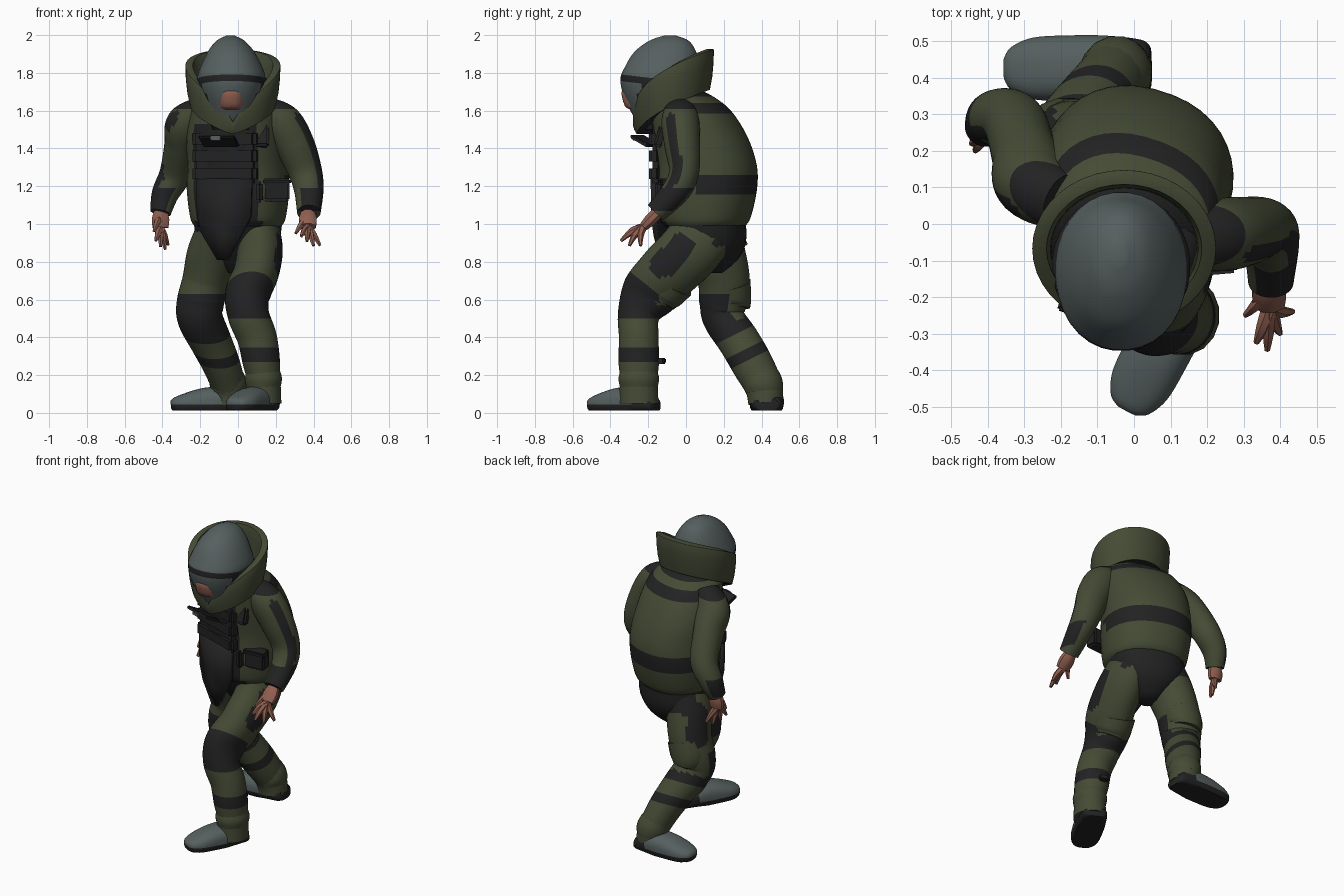
import bpy, bmesh, math
from mathutils import Vector

if "Cube" in bpy.data.objects:
    bpy.data.objects.remove(bpy.data.objects["Cube"])

# Colours
def material(name, rgb):
    m = bpy.data.materials.new(name)
    m.use_nodes = True
    m.diffuse_color = (*rgb, 1)
    m.node_tree.nodes["Principled BSDF"].inputs["Base Color"].default_value = (*rgb, 1)
    return m

MATS = [material("olive_cloth", (0.060, 0.070, 0.036)),
        material("black_fabric", (0.016, 0.016, 0.017)),
        material("grey_shell", (0.092, 0.115, 0.115)),
        material("skin", (0.28, 0.115, 0.08))]
OLIVE, BLACK, GREY, SKIN = range(4)
FACING = Vector((-0.31, -0.95, 0)).normalized()   # the torso is turned a little
SIDE = Vector((-FACING.y, FACING.x, 0))
UP = Vector((0, 0, 1))
parts = []

def above(c, plane):
    """Height of a point over a plane given as z, slope along y, y origin."""
    return c.z - plane[0] - plane[1] * (c.y - plane[2])

def finish(name, bm, paint=OLIVE, cuts=()):
    """Cut along colour borders, colour faces by a rule, make the object."""
    for z, slope, y in cuts:
        bmesh.ops.bisect_plane(bm, geom=bm.verts[:] + bm.edges[:] + bm.faces[:],
                               plane_co=(0, y, z), plane_no=(0, -slope, 1))
    bmesh.ops.recalc_face_normals(bm, faces=bm.faces)
    for f in bm.faces:
        f.material_index = paint(f.calc_center_median(), f.normal) if callable(paint) else paint
        f.smooth = True
    me = bpy.data.meshes.new(name)
    bm.to_mesh(me)
    bm.free()
    for m in MATS:
        me.materials.append(m)
    ob = bpy.data.objects.new(name, me)
    bpy.context.collection.objects.link(ob)
    parts.append(ob)
    return ob

def smooth_rows(rows, sub):
    """Catmull-Rom through rows of x, y, z, half width, half depth."""
    out = []
    for i in range(len(rows) - 1):
        a, b, c, d = (rows[max(0, min(len(rows) - 1, k))] for k in range(i - 1, i + 3))
        for s in range(sub):
            t = s / sub
            out.append([0.5 * (2 * q + (r - p) * t + (2 * p - 5 * q + 4 * r - w) * t * t
                               + (3 * q - p - 3 * r + w) * t ** 3)
                        for p, q, r, w in zip(a, b, c, d)])
    return out + [list(rows[-1])]

def loft(name, rows, paint, front=Vector((0, -1, 0)), sides=16, sub=3, flat=False, power=1.0, cuts=()):
    rows = smooth_rows(rows, sub)
    bm, rings = bmesh.new(), []
    pts = [Vector(r[:3]) for r in rows]
    for i, r in enumerate(rows):
        t = UP if flat else (pts[min(i + 1, len(pts) - 1)] - pts[max(i - 1, 0)]).normalized()
        u = t.cross(front).normalized()
        v = u.cross(t)
        ring = []
        for k in range(sides):
            a = math.tau * (k + 0.5) / sides
            x, y = (math.copysign(abs(q) ** power, q) for q in (math.cos(a), math.sin(a)))
            p = pts[i] + u * x * r[3] + v * y * r[4]
            p.z = max(p.z, 0.012)
            ring.append(bm.verts.new(p))
        rings.append(ring)
    for a, b in zip(rings, rings[1:]):
        for k in range(sides):
            j = (k + 1) % sides
            bm.faces.new((a[k], a[j], b[j], b[k]))
    bm.faces.new(rings[0])
    bm.faces.new(rings[-1])
    return finish(name, bm, paint, cuts)

def box(name, centre, size, paint=BLACK, tilt=0.0, turn=0.0, bevel=0.012):
    bm = bmesh.new()
    bmesh.ops.create_cube(bm, size=1)
    bmesh.ops.scale(bm, vec=size, verts=bm.verts)
    bmesh.ops.bevel(bm, geom=bm.edges[:], offset=bevel, segments=2, affect='EDGES')
    ob = finish(name, bm, paint)
    ob.location = centre
    ob.rotation_euler = (tilt, 0, math.atan2(SIDE.y, SIDE.x) + turn)
    return ob

# Jacket with a lower back band and shoulder yoke
def jacket_paint(c, n):
    back = -n.dot(FACING)
    if 1.155 < c.z < 1.26 and back > 0 or 1.585 < c.z < 1.64 and back > -0.3 or c.z > 1.675:
        return BLACK
    local = (c - Vector((0, 0.1, 0))).dot(SIDE)
    return BLACK if back < -0.4 and abs(local) < 0.18 and c.z < 1.53 else OLIVE

loft("jacket", [(0, 0.1, 0.985, .225, .2), (0, 0.1, 1.03, .25, .235), (0, 0.11, 1.18, .268, .26),
                (0, 0.11, 1.31, .265, .26), (-0.01, 0.075, 1.46, .262, .245),
                (-0.01, 0.025, 1.6, .24, .205), (-0.02, -0.04, 1.68, .19, .17),
                (-0.02, -0.06, 1.71, .13, .12)], jacket_paint, front=FACING, sides=40, sub=6,
     flat=True, power=0.9, cuts=[(z, 0, 0) for z in (1.155, 1.26, 1.53, 1.585, 1.64, 1.675)])
loft("trouser_seat", [(0, 0.13, .74, .05, .06), (0, 0.14, .81, .14, .13), (0, 0.13, .9, .215, .18),
                      (0, 0.1, 1.02, .235, .21)],
     BLACK, front=FACING, sides=24, flat=True, power=0.9)

# Chest armour rows, standing lip, buckle and waist kit
def chest(depth, z, side=0.0):
    p = Vector((0, 0.09, 0)) + FACING * depth + SIDE * side
    return (p.x, p.y, z)

for i, z in enumerate((1.265, 1.36, 1.45)):
    box("chest_plate_%d" % (i + 1), chest(0.215, z), (0.355, 0.07, 0.096), bevel=0.02)
box("chest_lip", chest(0.325, 1.44), (0.2, 0.11, 0.02), tilt=-0.5, bevel=0.006)
box("chest_buckle", chest(0.38, 1.455), (0.06, 0.012, 0.025), GREY, bevel=0.004)
box("hip_pouch", (0.2, -0.09, 1.18), (0.14, 0.08, 0.12), turn=0.4)
box("pouch_flap", (0.205, -0.11, 1.225), (0.15, 0.06, 0.03), turn=0.4, bevel=0.008)
box("hip_radio", (0.11, -0.135, 1.17), (0.04, 0.05, 0.11), turn=0.2)
box("left_strap", (0.125, -0.13, 1.47), (0.08, 0.05, 0.13), tilt=-0.3, turn=0.3)
box("shin_buckle", (0.13, -0.13, 0.275), (0.05, 0.04, 0.03), bevel=0.006)

# Groin flap: a tapered apron
bm = bmesh.new()
outline = [(-.155, 1.24), (.155, 1.24), (.15, 1.04), (.1, .94), (.02, .81), (-.04, .81),
           (-.12, .94), (-.15, 1.04)]
flap = [bm.verts.new(chest(0.255 - 0.1 * max(0, 1.0 - z) - 0.6 * s * s, z, s)) for s, z in outline]
mid = [bm.verts.new(chest(0.265 - 0.1 * max(0, 1.0 - z), z)) for z in (1.24, 1.04, 0.94)]
a, b, c, d, e, f, g, h = flap
for face in ((a, mid[0], mid[1], h), (mid[0], b, c, mid[1]), (h, mid[1], mid[2], g),
             (mid[1], c, d, mid[2]), (g, mid[2], f), (mid[2], d, e), (mid[2], e, f)):
    bm.faces.new(face)
apron = finish("groin_flap", bm, BLACK)
apron.modifiers.new("thickness", 'SOLIDIFY').thickness = 0.03

# Collar: high at the back, scooped at the front, with a dark floor
bm = bmesh.new()
N, rings = 40, []
for h, radius in ((0, 0.3), (0, 0.9), (0.33, 0.96), (0.67, 0.99), (1, 1.0)):
    ring = []
    for k in range(N):
        ang = math.tau * k / N
        t = (1 + math.cos(ang)) / 2
        low, high = 1.475 + 0.235 * t ** 0.6, 1.54 + 0.385 * t ** 0.36
        ring.append(bm.verts.new((-0.027 + 0.252 * radius * math.sin(ang),
                                  -0.067 + 0.215 * radius * math.cos(ang), low + (high - low) * h)))
    rings.append(ring)
for a, b in zip(rings, rings[1:]):
    for k in range(N):
        bm.faces.new((a[k], a[(k + 1) % N], b[(k + 1) % N], b[k]))
collar = finish("collar", bm, lambda c, n: BLACK if math.hypot(c.x + .027, c.y + .067) < .17 else OLIVE)
solid = collar.modifiers.new("thickness", 'SOLIDIFY')
solid.thickness, solid.offset = 0.04, -1
bev = collar.modifiers.new("soft_rim", 'BEVEL')
bev.width, bev.segments = 0.009, 2

# Helmet with brow band, flared rim, visor and visible face
BROW = ((1.755, -0.12, -0.33), (1.79, -0.12, -0.33))
def helmet_paint(c, n):
    if above(c, BROW[0]) > 0:
        return BLACK if above(c, BROW[1]) < 0 else GREY
    return BLACK if n.y > -0.45 or c.z < 1.54 else GREY

loft("helmet", [(-.035, -.13, 1.5, .1, .11), (-.035, -.13, 1.6, .135, .165), (-.035, -.13, 1.69, .165, .205),
                (-.035, -.13, 1.77, .18, .218), (-.035, -.125, 1.83, .165, .2), (-.037, -.11, 1.91, .125, .165),
                (-.04, -.09, 1.97, .075, .105), (-.04, -.085, 1.998, .02, .03)],
     helmet_paint, sides=32, sub=5, flat=True, power=0.95, cuts=BROW)
loft("helmet_rim", [(-.035, -.12, 1.735, .17, .2), (-.035, -.115, 1.762, .19, .2), (-.035, -.12, 1.79, .17, .2)],
     BLACK, sides=32, flat=True)
loft("face", [(-.035, -.255, 1.605, .05, .04), (-.035, -.255, 1.625, .066, .07),
              (-.035, -.255, 1.69, .07, .088), (-.035, -.255, 1.715, .055, .078)],
     SKIN, flat=True, power=0.8)

# Arms, with a stripe down the outside and dark forearms
def arm_paint(s):
    stripe = Vector((0.8 * s, -0.55, 0.2)).normalized()
    def paint(c, n):
        if 1.07 < c.z < 1.19 and n.dot(Vector((s, -0.4, 0.5))) > -0.1:
            return BLACK
        return BLACK if n.dot(stripe) > 0.93 or c.z > 1.61 else OLIVE
    return paint

SLEEVE = [(z, 0, 0) for z in (1.07, 1.19, 1.61)]
loft("left_arm", [(.15, -.03, 1.62, .06, .08), (.23, -.03, 1.54, .105, .1), (.3, -.02, 1.42, .105, .095),
                  (.355, -.01, 1.28, .09, .08), (.375, -.05, 1.18, .078, .075),
                  (.375, -.16, 1.06, .062, .058)], arm_paint(1), sides=32, sub=8, cuts=SLEEVE)
loft("right_arm", [(-.2, .06, 1.62, .06, .08), (-.275, .11, 1.53, .105, .1), (-.3, .19, 1.42, .09, .1),
                   (-.33, .28, 1.27, .085, .085), (-.385, .29, 1.16, .072, .075),
                   (-.41, .265, 1.06, .055, .055)], arm_paint(-1), sides=32, sub=8, cuts=SLEEVE)

# Hands
def hand(side, wrist, palm, tips, thumb):
    w, p = Vector(wrist), Vector(palm)
    loft(side + "_palm", [(*w, .037, .033), (*w.lerp(p, .5), .05, .035), (*p, .045, .026)], SKIN, sides=8)
    for i, tip in enumerate(tips + [thumb]):
        t = Vector(tip)
        base = w.lerp(p, .3) if tip is thumb else p
        knuckle = base.lerp(t, .5) + Vector((0, -0.008, 0.008))
        loft("%s_finger_%d" % (side, i + 1), [(*base, .021, .021), (*knuckle, .018, .018),
                                              (*t, .008, .008)], SKIN, sides=6, sub=2)

hand("left", (.37, -.15, 1.06), (.37, -.225, .985),
     [(.335, -.325, .935), (.365, -.345, .91), (.4, -.3, .885), (.435, -.24, .885)], (.305, -.25, .95))
hand("right", (-.41, .27, 1.07), (-.41, .265, .98),
     [(-.435, .2, .91), (-.41, .225, .88), (-.385, .27, .865), (-.37, .32, .89)], (-.445, .22, .96))

# Legs with thigh patches, knee pads and shin bands
def leg(name, rows, knee, band, patch, facing):
    low, high = Vector(patch[0]), Vector(patch[1])
    def paint(c, n):
        over_knee = above(c, knee[0])
        if over_knee > 0 > above(c, knee[1]) and (n.y < 0.2 or over_knee < 0.07):
            return BLACK
        p = Vector((c.y, c.z))
        t = max(0, min(1, (p - low).dot(high - low) / (high - low).length_squared))
        on_patch = (p - low.lerp(high, t)).length < 0.068 and n.dot(Vector(facing)) > 0.35
        on_band = above(c, band[0]) > 0 > above(c, band[1])
        return BLACK if on_patch or on_band or c.z > 0.88 and n.y > 0.3 else OLIVE
    loft(name, rows, paint, sides=44, sub=8, cuts=knee + band)

leg("left_leg", [(.1, .1, .97, .12, .17), (.115, .02, .86, .122, .165), (.095, -.1, .74, .12, .16),
                 (.05, -.195, .63, .118, .15), (.055, -.25, .52, .11, .112), (.1, -.25, .4, .105, .105),
                 (.122, -.25, .28, .1, .108), (.135, -.25, .18, .09, .1), (.135, -.25, .05, .095, .105)],
    ((.5, 0, 0), (.735, -.8, -.28)), ((.27, 0, 0), (.345, 0, 0)), ((-.12, .78), (-.025, .88)), (1, 0, 0))
leg("right_leg", [(-.11, .12, .97, .11, .16), (-.14, .165, .84, .13, .15), (-.17, .2, .7, .125, .138),
                  (-.2, .195, .58, .125, .125), (-.2, .2, .5, .12, .11), (-.145, .28, .38, .11, .11),
                  (-.09, .35, .26, .1, .11), (-.05, .41, .14, .09, .1), (-.04, .42, .05, .09, .09)],
    ((.385, .5, .2), (.63, 0, 0)), ((.28, .5, .33), (.345, .5, .33)), ((.25, .74), (.22, .87)), (-.75, .66, 0))
# Trouser cuffs and folds
loft("left_thigh_cuff", [(.08, -.09, .7, .118, .14), (.06, -.135, .63, .113, .12), (.06, -.155, .59, .1, .1)], OLIVE)
loft("right_thigh_cuff", [(-.17, .225, .68, .12, .12), (-.19, .24, .6, .115, .108), (-.19, .24, .56, .1, .1)], OLIVE)
loft("left_ankle_fold", [(.135, -.25, .22, .09, .1), (.135, -.25, .18, .1, .11), (.135, -.25, .13, .09, .1)], OLIVE)
loft("right_ankle_fold", [(-.07, .385, .2, .09, .1), (-.05, .41, .15, .1, .105), (-.045, .415, .11, .09, .1)], OLIVE)

# Boots: dark sole, grey upper
def boot(name, heel, toe):
    a, b = Vector((*heel, 0)), Vector((*toe, 0))
    shape = [(0, .055, .045, .035), (.06, .075, .045, .045), (.3, .088, .06, .075), (.55, .09, .055, .078),
             (.8, .085, .045, .06), (.95, .06, .042, .04), (1, .03, .04, .022)]
    def paint(c, n):
        along = (c - a).dot(b - a) / (b - a).length_squared
        return BLACK if c.z < 0.045 or n.z < -0.5 or along < 0.25 else GREY
    loft(name, [(*a.lerp(b, t).xy, z, w, h) for t, w, z, h in shape], paint,
         front=UP, sides=28, sub=5, power=0.8, cuts=[(0.045, 0, 0)])

boot("left_boot", (.165, -.16), (-.02, -.51))
boot("right_boot", (.045, .43), (-.355, .425))

# Smooth shading with sharp edges kept
for ob in parts:
    ob.select_set(True)
bpy.context.view_layer.objects.active = parts[0]
bpy.ops.object.shade_smooth_by_angle(angle=math.radians(40))
